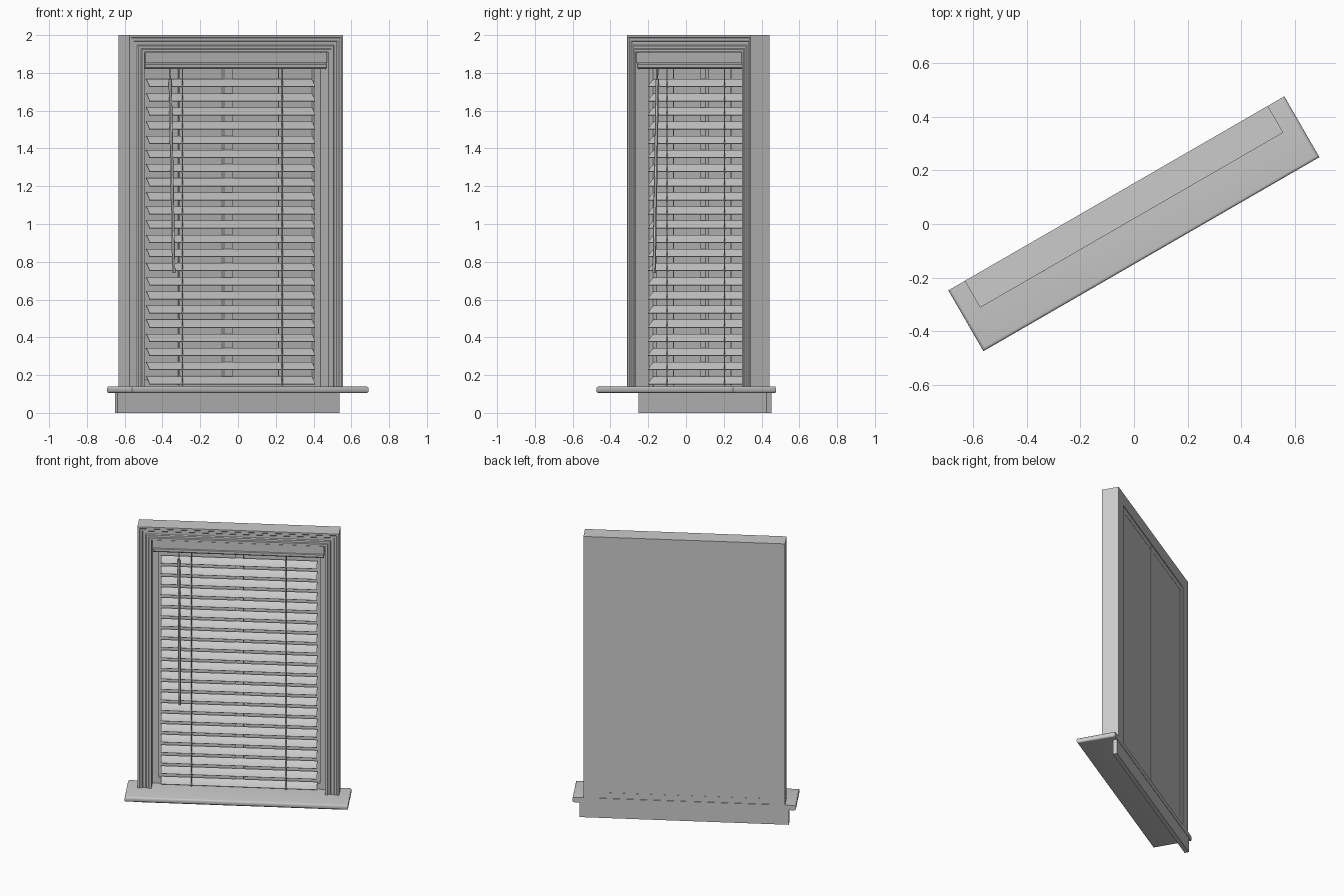
import bpy, bmesh
from math import radians
from mathutils import Matrix, Vector

if "Cube" in bpy.data.objects:
    bpy.data.objects.remove(bpy.data.objects["Cube"])

TURN = Matrix.Rotation(radians(30), 4, 'Z')   # the whole window is turned 30 degrees
SLATS, PITCH = 22, 0.0749


def finish(name, bm, smooth=False):
    bmesh.ops.recalc_face_normals(bm, faces=bm.faces)
    mesh = bpy.data.meshes.new(name)
    bm.to_mesh(mesh)
    bm.free()
    ob = bpy.data.objects.new(name, mesh)
    bpy.context.collection.objects.link(ob)
    ob.matrix_world = TURN
    if smooth:
        bpy.ops.object.select_all(action='DESELECT')
        ob.select_set(True)
        bpy.context.view_layer.objects.active = ob
        bpy.ops.object.shade_smooth_by_angle(angle=radians(35))
    return ob


def loft(name, rings, smooth=False):
    """Skin between closed rings of points and cap both ends."""
    bm = bmesh.new()
    rows = [[bm.verts.new(p) for p in ring] for ring in rings]
    n = len(rows[0])
    for a, b in zip(rows, rows[1:]):
        for i in range(n):
            j = (i + 1) % n
            bm.faces.new((a[i], a[j], b[j], b[i]))
    bm.faces.new(rows[0])
    bm.faces.new(rows[-1])
    return finish(name, bm, smooth)


def prism(name, profile, x0, x1, smooth=False):
    """Extrude a (y, z) profile along x."""
    return loft(name, [[(x, y, z) for y, z in profile] for x in (x0, x1)], smooth)


def box(name, x0, x1, y0, y1, z0, z1):
    return prism(name, [(y0, z0), (y1, z0), (y1, z1), (y0, z1)], x0, x1)


def rod(name, a, b, r, sides=6):
    a, b = Vector(a), Vector(b)
    bm = bmesh.new()
    m = Matrix.Translation((a + b) / 2) @ (b - a).to_track_quat('Z', 'Y').to_matrix().to_4x4()
    bmesh.ops.create_cone(bm, cap_ends=True, segments=sides, radius1=r, radius2=r,
                          depth=(b - a).length, matrix=m)
    return finish(name, bm)


def repeat_down(ob):
    mod = ob.modifiers.new("repeat", 'ARRAY')
    mod.count = SLATS
    mod.use_relative_offset = False
    mod.use_constant_offset = True
    mod.constant_offset_displace = (0, 0, -PITCH)


def mitred_frame(name, profile, half, z0, top):
    """Sweep a (inset, y) profile up the left side, over the top, down the right."""
    path = [(-1, False), (-1, True), (1, True), (1, False)]
    return loft(name, [[(s * (half - w), y, top - w if up else z0) for w, y in profile]
                       for s, up in path])


# Moulded casing around the opening
mitred_frame("casing", [(0, .132), (0, .017), (.012, .017), (.016, .022), (.030, .022),
                        (.034, .027), (.052, .027), (.058, .022), (.072, .022),
                        (.076, .017), (.090, .017), (.090, .132)], .653, .135, 2.0)

# Sill with rounded front and ends
bm = bmesh.new()
bmesh.ops.create_cube(bm, size=1, matrix=Matrix.Translation((0, .001, .1225))
                      @ Matrix.Diagonal((1.448, .262, .035, 1)))
edges = [e for e in bm.edges
         if abs(e.verts[0].co.z - e.verts[1].co.z) < .001
         and not all(v.co.y > .1 for v in e.verts)]
bmesh.ops.bevel(bm, geom=edges, offset=.012, segments=3, profile=.5, affect='EDGES')
finish("sill", bm, True)

# Apron under the sill
box("apron", -.678, .678, .101, .130, 0, .106)

# Sash, centre mullion and panes
mitred_frame("sash", [(0, .128), (0, .100), (.042, .100), (.042, .128)], .564, .14, 1.911)
box("sash_bottom_rail", -.523, .523, .102, .128, .138, .180)
box("mullion", -.027, .027, .103, .129, .14, 1.90)
box("glass", -.56, .56, .122, .127, .14, 1.905)

# Blind head rail and its lower lip
box("head_rail", -.556, .556, .019, .095, 1.852, 1.908)
prism("head_rail_lip", [(.030, 1.852), (.022, 1.845), (.022, 1.828), (.030, 1.820),
                        (.095, 1.820), (.095, 1.852)], -.553, .553)

# Tilted, slightly crowned slats
front, back = Vector((.063, 1.724)), Vector((.098, 1.764))
normal = Vector((-.75, .66))
upper = [front.lerp(back, t) + normal * (.012 * t * (1 - t) + .004) for t in (0, .25, .5, .75, 1)]
lower = [p - normal * .004 for p in upper]
repeat_down(prism("slats", upper + lower[::-1], -.506, .506, True))

# Ladder cords with a rung under every slat
for side, x in (("left", -.305), ("right", .305)):
    rod(f"front_cord_{side}", (x, .060, .145), (x, .060, 1.825), .0035)
    rod(f"back_cord_{side}", (x, .099, .145), (x, .099, 1.825), .0035)
    repeat_down(rod(f"ladder_rungs_{side}", (x, .058, 1.718), (x, .100, 1.759), .0035))

# Tilt wand hanging from the head rail
rod("wand", (-.379, .024, .74), (-.387, .048, 1.765), .009)
rod("wand_hook", (-.387, .048, 1.755), (-.387, .052, 1.825), .004)
